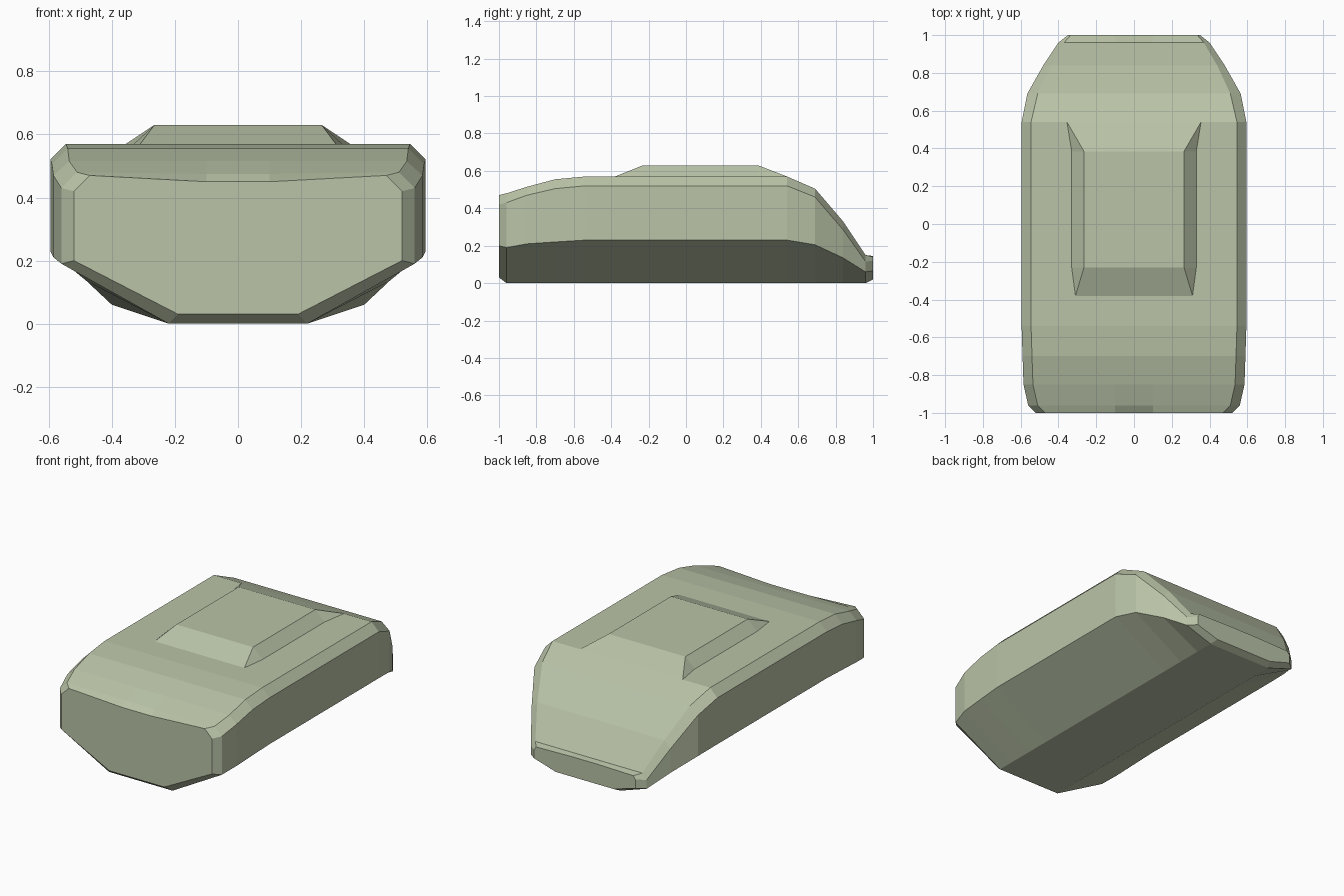
import bpy, bmesh

# Olive body colour
paint = bpy.data.materials.new("olive_paint")
paint.diffuse_color = (0.49, 0.55, 0.39, 1.0)


def make_object(name, verts, faces):
    mesh = bpy.data.meshes.new(name)
    mesh.from_pydata(verts, [], faces)
    bm = bmesh.new()
    bm.from_mesh(mesh)
    bmesh.ops.recalc_face_normals(bm, faces=bm.faces)
    bm.to_mesh(mesh)
    bm.free()
    mesh.materials.append(paint)
    obj = bpy.data.objects.new(name, mesh)
    bpy.context.collection.objects.link(obj)
    return obj


# Hull stations: y, bottom half width, bottom z, side half width, lower side z,
# upper side z, top half width, top z, top z at the centre
stations = [
    (-1.00, 0.19, 0.03, 0.52, 0.20, 0.42, 0.47, 0.47, 0.45),
    (-0.96, 0.22, 0.00, 0.56, 0.19, 0.43, 0.51, 0.48, 0.475),
    (-0.85, 0.22, 0.00, 0.585, 0.21, 0.47, 0.535, 0.515, 0.515),
    (-0.70, 0.22, 0.00, 0.59, 0.22, 0.505, 0.54, 0.555, 0.555),
    (-0.54, 0.22, 0.00, 0.595, 0.23, 0.52, 0.545, 0.57, 0.57),
    (0.54, 0.22, 0.00, 0.595, 0.23, 0.52, 0.545, 0.57, 0.57),
    (0.69, 0.22, 0.00, 0.565, 0.205, 0.46, 0.51, 0.505, 0.505),
    (0.84, 0.22, 0.00, 0.48, 0.135, 0.285, 0.44, 0.33, 0.33),
    (0.96, 0.22, 0.00, 0.40, 0.06, 0.115, 0.37, 0.15, 0.15),
    (1.00, 0.20, 0.02, 0.35, 0.065, 0.12, 0.335, 0.14, 0.145),
]

# Main hull: each station is a mirrored ten-sided ring, bridged along y
verts = []
for y, wb, zb, ws, zl, zu, wt, zt, zc in stations:
    half = [(wb, zb), (ws, zl), (ws, zu), (wt, zt), (0.1, zc)]
    verts += [(x, y, z) for x, z in half]
    verts += [(-x, y, z) for x, z in reversed(half)]
n = 10
last = (len(stations) - 1) * n
faces = [tuple(range(n)), tuple(range(last, last + n))]
for s in range(len(stations) - 1):
    for i in range(n):
        j = (i + 1) % n
        faces.append((s * n + i, s * n + j, (s + 1) * n + j, (s + 1) * n + i))
make_object("hull", verts, faces)

# Raised roof panel: front ramp with cut corners, bevelled sides, flared rear slope
half = [(0.31, -0.38, 0.57), (0.33, -0.23, 0.57), (0.265, -0.23, 0.63),
        (0.265, 0.385, 0.63), (0.33, 0.385, 0.57), (0.355, 0.54, 0.57)]
verts = half + [(-x, y, z) for x, y, z in half]
faces = [(0, 2, 8, 6), (2, 3, 9, 8), (3, 5, 11, 9)]
for k in (0, 6):
    faces += [(k, k + 1, k + 2), (k + 1, k + 4, k + 3, k + 2), (k + 3, k + 4, k + 5)]
make_object("roof_panel", verts, faces)
